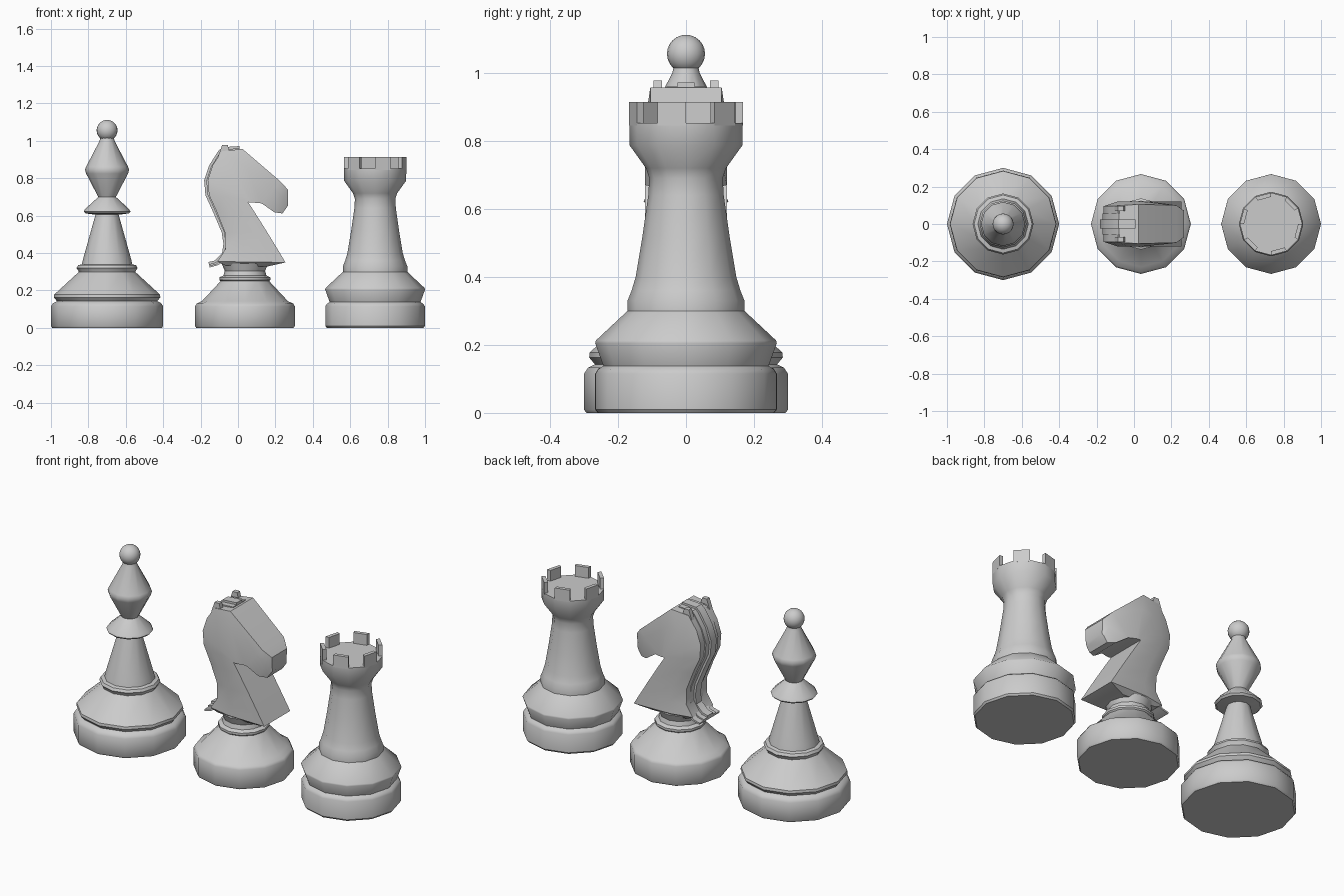
import bpy, bmesh
from math import sin, cos, pi, radians
from mathutils import Vector

if "Cube" in bpy.data.objects:
    bpy.data.objects.remove(bpy.data.objects["Cube"])

SIDES = 12


def finish(name, bm, smooth=35):
    bmesh.ops.recalc_face_normals(bm, faces=bm.faces)
    me = bpy.data.meshes.new(name)
    bm.to_mesh(me)
    bm.free()
    ob = bpy.data.objects.new(name, me)
    bpy.context.collection.objects.link(ob)
    bpy.ops.object.select_all(action='DESELECT')
    ob.select_set(True)
    bpy.context.view_layer.objects.active = ob
    bpy.ops.object.shade_smooth_by_angle(angle=radians(smooth))
    return ob


def loft(bm, rings):
    rows = [[bm.verts.new(p) for p in r] for r in rings]
    n = len(rows[0])
    for a, b in zip(rows, rows[1:]):
        for i in range(n):
            j = (i + 1) % n
            bm.faces.new((a[i], a[j], b[j], b[i]))
    bm.faces.new(rows[0][::-1])
    bm.faces.new(rows[-1])


def lathe(name, cx, profile):
    bm = bmesh.new()
    loft(bm, [[(cx + r * cos(2 * pi * i / SIDES), r * sin(2 * pi * i / SIDES), z)
               for i in range(SIDES)] for r, z in profile])
    return finish(name, bm)


# Bishop
BX = -0.70
lathe("bishop_base", BX, [(.293, 0), (.3, .01), (.3, .115), (.288, .133), (.268, .143),
                          (.285, .163), (.283, .178), (.15, .3)])
lathe("bishop_body", BX, [(.15, .295), (.153, .305), (.163, .32), (.155, .335), (.135, .34),
                          (.128, .37), (.062, .605), (.115, .612), (.125, .622), (.118, .635),
                          (.047, .7), (.112, .825), (.118, .845), (.112, .862), (.04, 1.0), (.036, 1.02)])
bm = bmesh.new()
bmesh.ops.create_uvsphere(bm, u_segments=20, v_segments=12, radius=.056)
bmesh.ops.translate(bm, verts=bm.verts, vec=(BX, 0, 1.056))
finish("bishop_ball", bm)

# Rook
RX = 0.733
lathe("rook_base", RX, [(.258, 0), (.266, .01), (.266, .115), (.258, .128), (.243, .138),
                        (.267, .205), (.265, .213), (.172, .3)])
lathe("rook_tower", RX, [(.172, .295), (.172, .33), (.16, .36), (.148, .4), (.128, .52), (.111, .64),
                         (.108, .69), (.118, .72), (.166, .787), (.167, .852)])

# Rook battlements: every other side of the head carries a merlon
bm = bmesh.new()
for k in range(1, SIDES, 2):
    a, b = 2 * pi * k / SIDES, 2 * pi * (k + 1) / SIDES
    loft(bm, [[(RX + r * cos(t), r * sin(t), z)
               for r, t in ((.167, a), (.167, b), (.145, b), (.145, a))] for z in (.845, .915)])
finish("rook_battlements", bm)

# Knight base
lathe("knight_base", 0.037, [(.26, 0), (.267, .01), (.267, .115), (.258, .13), (.23, .143),
                             (.13, .25), (.137, .257), (.137, .27), (.115, .28),
                             (.108, .305), (.125, .345)])

# Knight head: sections (back x, z, half width, front x, z, half width)
sections = [
    (-.07, .335, .09, .15, .327, .09),
    (-.11, .355, .095, .254, .35, .12),
    (-.068, .42, .095, .212, .42, .12),
    (-.07, .51, .095, .157, .51, .12),
    (-.112, .617, .095, .09, .617, .12),
    (-.155, .71, .095, .046, .685, .12),
    (-.162, .79, .095, .052, .675, .12),
    (-.135, .87, .095, .058, .671, .12),
    (-.085, .945, .098, .066, .67, .12),
    (.024, .957, .105, .08, .67, .12),
    (.227, .783, .1, .126, .666, .105),
    (.268, .738, .07, .195, .618, .09),
    (.268, .655, .065, .238, .612, .07),
]
bm = bmesh.new()
rings = []
for bx, bz, bw, fx, fz, fw in sections:
    mw = max(bw, fw)
    mx, mz = bx + .35 * (fx - bx), bz + .35 * (fz - bz)
    rings.append([(bx, -bw, bz), (mx, -mw, mz), (fx, -fw, fz),
                  (fx, fw, fz), (mx, mw, mz), (bx, bw, bz)])
loft(bm, rings)
finish("knight_head", bm)

# Knight mane: stepped strips along the back of the neck
back = [Vector(p) for p in ((-.158, .352), (-.125, .36), (-.085, .4), (-.078, .45), (-.087, .51),
                            (-.132, .617), (-.174, .709), (-.181, .789), (-.154, .869),
                            (-.106, .945), (-.083, .966), (.008, .972))]
for step, (half, inset) in enumerate(((.025, 0), (.057, .012), (.093, .02))):
    bm = bmesh.new()
    rings = []
    for i, p in enumerate(back):
        t = (back[min(i + 1, len(back) - 1)] - back[max(i - 1, 0)]).normalized()
        n = Vector((t.y, -t.x))
        o, q = p + n * inset, p + n * (.03 if i < 2 else .05)
        rings.append([(o.x, -half, o.y), (q.x, -half, q.y), (q.x, half, q.y), (o.x, half, o.y)])
    loft(bm, rings)
    finish("knight_mane_%d" % step, bm)

# Knight ears
bm = bmesh.new()
for s in (-1, 1):
    loft(bm, [[(x, s * y, z) for x, y in ((x0, .07), (x1, .07), (x1, .096), (x0, .096))]
              for x0, x1, z in ((-.105, -.04, .92), (-.085, -.055, .978))])
finish("knight_ears", bm)
